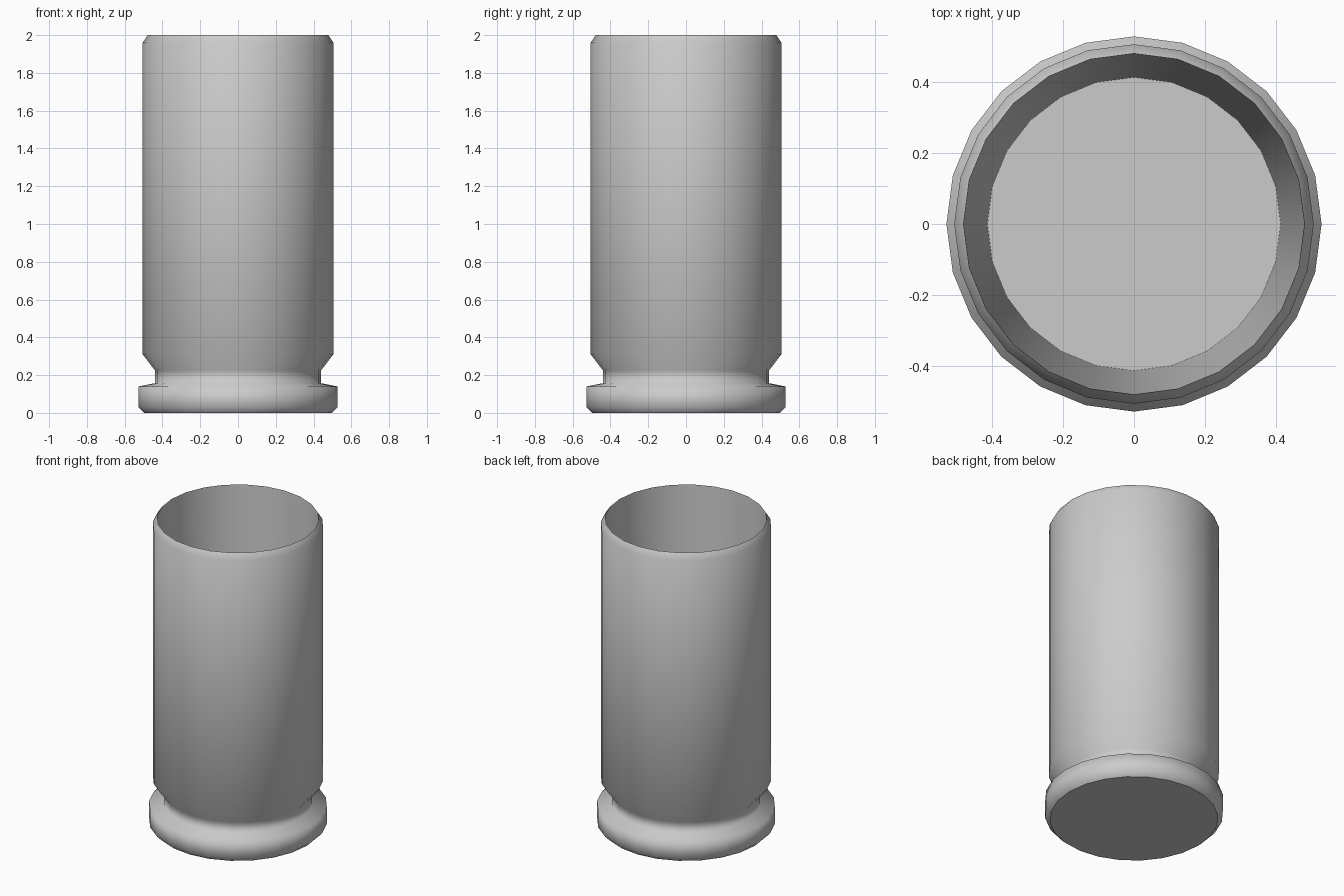
import bpy, bmesh, math

if "Cube" in bpy.data.objects:
    bpy.data.objects.remove(bpy.data.objects["Cube"])

SIDES = 24

# Wall profile (radius, height): base, rim, groove, body, lip, then tapered bore to its floor
PROFILE = [(0.497, 0.0), (0.527, 0.03), (0.527, 0.14), (0.44, 0.157),
           (0.44, 0.225), (0.505, 0.31), (0.505, 1.96), (0.479, 2.0),
           (0.412, 0.2)]
SHARP_RINGS = (0, 7, 8)  # base edge, lip, bore floor edge


def lathe(name, profile, sharp_rings):
    bm = bmesh.new()
    rings = []
    for r, z in profile:
        rings.append([bm.verts.new((r * math.cos(2 * math.pi * i / SIDES),
                                    r * math.sin(2 * math.pi * i / SIDES), z))
                      for i in range(SIDES)])
    for low, high in zip(rings, rings[1:]):
        for i in range(SIDES):
            j = (i + 1) % SIDES
            bm.faces.new((low[i], low[j], high[j], high[i])).smooth = True
    # Flat discs closing the base and the bore floor
    bm.faces.new(rings[0][::-1])
    bm.faces.new(rings[-1])
    for k in sharp_rings:
        for i in range(SIDES):
            bm.edges.get((rings[k][i], rings[k][(i + 1) % SIDES])).smooth = False
    bmesh.ops.recalc_face_normals(bm, faces=bm.faces)
    mesh = bpy.data.meshes.new(name)
    bm.to_mesh(mesh)
    bm.free()
    obj = bpy.data.objects.new(name, mesh)
    bpy.context.collection.objects.link(obj)
    return obj


# Hollow rimmed casing
lathe("casing", PROFILE, SHARP_RINGS)
